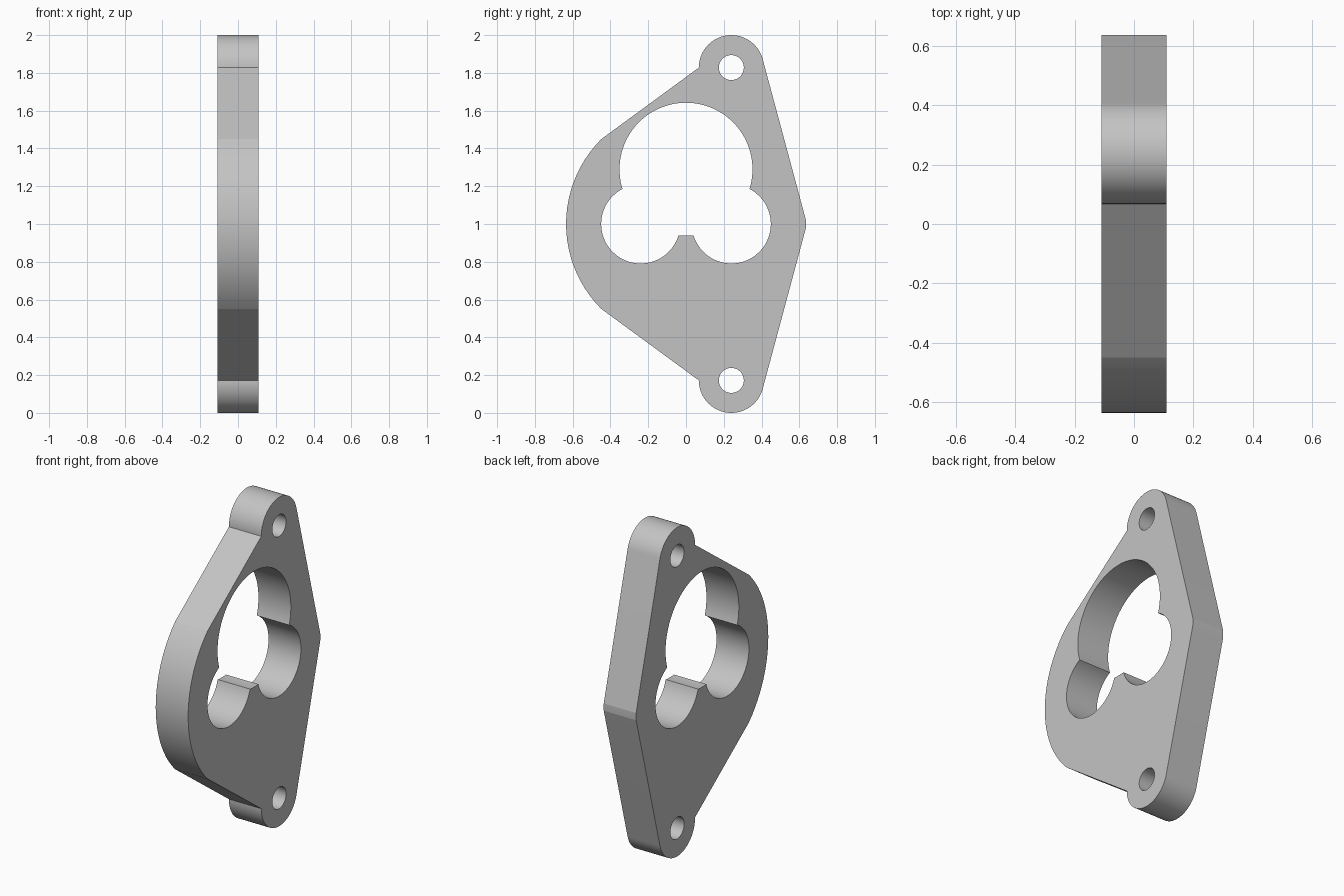
import bpy, bmesh
from math import radians, degrees, atan2, acos, hypot, sqrt, cos, sin
from mathutils import Matrix

cube = bpy.data.objects.get("Cube")
if cube:
    bpy.data.objects.remove(cube, do_unlink=True)

# Main dimensions, in a flat frame: u runs front to back, v runs up from the middle
HALF_THICK = 0.109
BODY_R = 0.635
EAR, EAR_R, BOLT_R = (0.24, 0.828), 0.172, 0.066
BIG, BIG_R = (0.0, 0.29), 0.352
LOBE, LOBE_R = (0.24, 0.0), 0.209


def arc(centre, r, start, end, step=4):
    """Points along an arc, angles in degrees."""
    n = max(2, round(abs(end - start) / step))
    angles = [radians(start + (end - start) * i / n) for i in range(n + 1)]
    return [(centre[0] + r * cos(a), centre[1] + r * sin(a)) for a in angles]


def angle_of(p, centre):
    return degrees(atan2(p[1] - centre[1], p[0] - centre[0]))


def mirrored(points, su, sv):
    """Close a half path by reflecting it, skipping the two points on the axis."""
    return points + [(su * u, sv * v) for u, v in reversed(points[1:-1])]


# Outer outline: blunt tip, straight flank, ear, straight shoulder, round front
tip = arc((0, 0), BODY_R, 0, 2)
du, dv = tip[-1][0] - EAR[0], tip[-1][1] - EAR[1]
tangent = degrees(atan2(dv, du) + acos(EAR_R / hypot(du, dv)))
outline = mirrored(tip + arc(EAR, EAR_R, tangent, 180)
                   + arc((0, 0), BODY_R, 135, 180), 1, -1)

# Three-lobed opening: where the big circle crosses a side lobe
du, dv = LOBE[0] - BIG[0], LOBE[1] - BIG[1]
d = hypot(du, dv)
du, dv = du / d, dv / d
along = (BIG_R ** 2 - LOBE_R ** 2 + d ** 2) / (2 * d)
off = sqrt(BIG_R ** 2 - along ** 2)
low, high = [(BIG[0] + along * du + s * off * dv,
              BIG[1] + along * dv - s * off * du) for s in (1, -1)]
opening = mirrored(
    arc(BIG, BIG_R, -90, angle_of(low, BIG))
    + arc(LOBE, LOBE_R, angle_of(low, LOBE) % 360 - 360, angle_of(high, LOBE))[1:]
    + arc(BIG, BIG_R, angle_of(high, BIG), 90)[1:], -1, 1)

# Bolt holes, one in each ear
bolt_holes = [arc((EAR[0], s * EAR[1]), BOLT_R, 0, 360, 6)[:-1] for s in (1, -1)]

# Filled, extruded profile
profile = bpy.data.curves.new("flange_profile", "CURVE")
profile.dimensions = "2D"
profile.fill_mode = "BOTH"
profile.extrude = HALF_THICK
for loop in [outline, opening] + bolt_holes:
    spline = profile.splines.new("POLY")
    spline.points.add(len(loop) - 1)
    for point, (u, v) in zip(spline.points, loop):
        point.co = (u, v, 0, 1)
    spline.use_cyclic_u = True
helper = bpy.data.objects.new("flange_profile", profile)
bpy.context.collection.objects.link(helper)
mesh = bpy.data.meshes.new_from_object(
    helper.evaluated_get(bpy.context.evaluated_depsgraph_get()))
bpy.data.objects.remove(helper, do_unlink=True)

# Stand the plate upright, facing sideways, and weld caps to walls
bm = bmesh.new()
bm.from_mesh(mesh)
upright = Matrix(((0, 0, 1), (1, 0, 0), (0, 1, 0))).to_4x4()
bmesh.ops.transform(bm, matrix=Matrix.Translation((0, 0, 1)) @ upright, verts=bm.verts)
bmesh.ops.remove_doubles(bm, verts=bm.verts, dist=0.0001)
bmesh.ops.recalc_face_normals(bm, faces=bm.faces)
bm.to_mesh(mesh)
bm.free()

# Plain grey metal
grey = bpy.data.materials.new("grey_metal")
grey.use_nodes = True
colour = (0.55, 0.55, 0.55, 1)
grey.diffuse_color = colour
grey.node_tree.nodes["Principled BSDF"].inputs["Base Color"].default_value = colour
mesh.materials.clear()
mesh.materials.append(grey)

plate = bpy.data.objects.new("flange_plate", mesh)
bpy.context.collection.objects.link(plate)
bpy.ops.object.select_all(action="DESELECT")
plate.select_set(True)
bpy.context.view_layer.objects.active = plate
bpy.ops.object.shade_smooth_by_angle(angle=radians(10))
